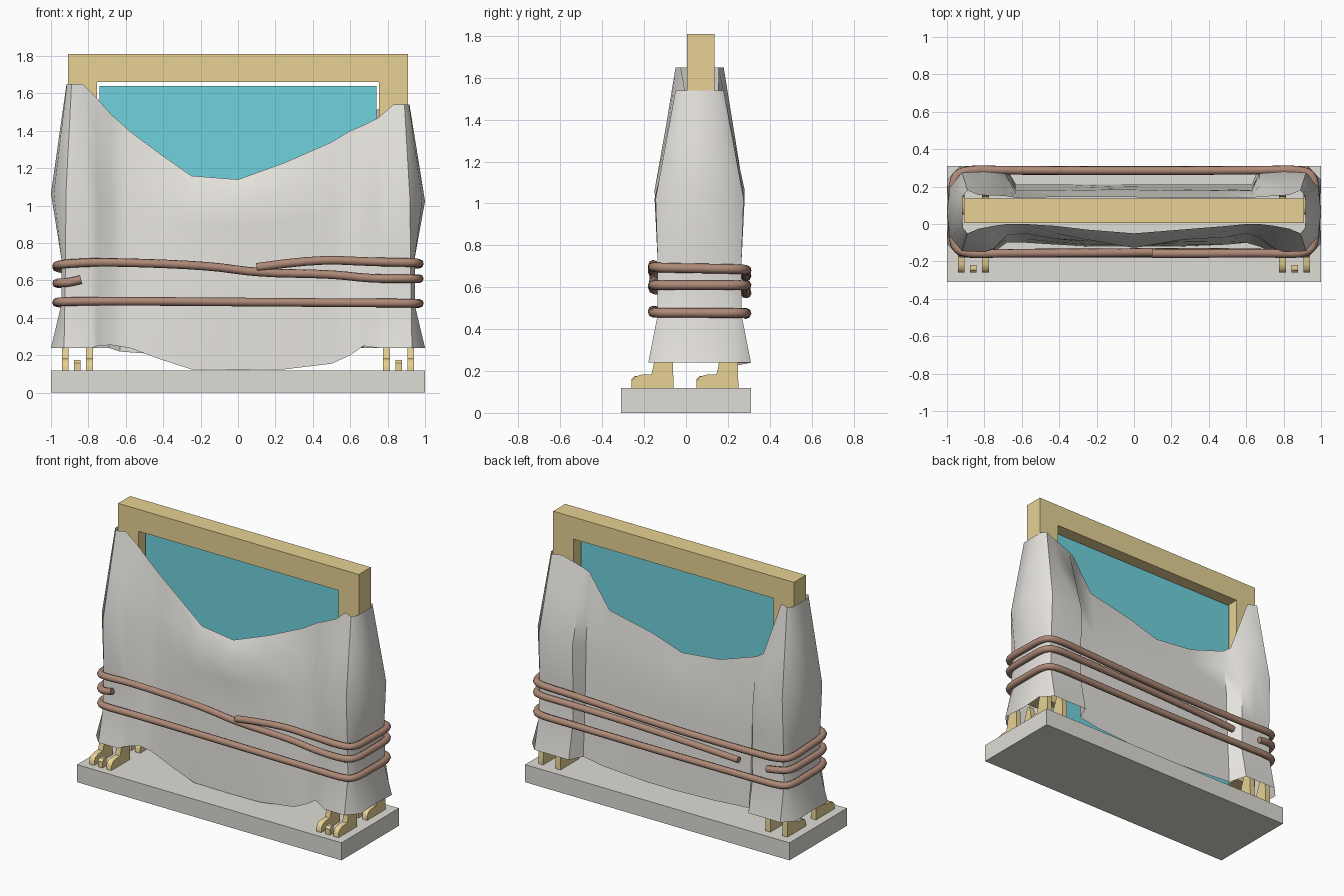
import bpy, bmesh
from mathutils import Vector

if "Cube" in bpy.data.objects:
    bpy.data.objects.remove(bpy.data.objects["Cube"])


def material(name, rgb):
    m = bpy.data.materials.new(name)
    m.diffuse_color = (*rgb, 1)
    m.use_nodes = True
    m.node_tree.nodes["Principled BSDF"].inputs["Base Color"].default_value = m.diffuse_color
    return m


STONE = material("grey stone", (0.73, 0.72, 0.67))
CLOTH = material("pale cloth", (0.78, 0.76, 0.72))
GOLD = material("gold", (0.86, 0.69, 0.32))
GLASS = material("teal glass", (0.16, 0.65, 0.73))
ROPE = material("brown rope", (0.42, 0.25, 0.185))


def mesh_object(name, bm, mat, angle=None):
    bmesh.ops.recalc_face_normals(bm, faces=bm.faces)
    me = bpy.data.meshes.new(name)
    bm.to_mesh(me)
    bm.free()
    me.materials.append(mat)
    ob = bpy.data.objects.new(name, me)
    bpy.context.collection.objects.link(ob)
    if angle:
        bpy.ops.object.select_all(action='DESELECT')
        bpy.context.view_layer.objects.active = ob
        ob.select_set(True)
        bpy.ops.object.shade_smooth_by_angle(angle=angle)
    return ob


def prism(name, profile, x0, x1, mat, angle=None):
    """Extrude a (y, z) outline along x."""
    bm = bmesh.new()
    f = bm.faces.new([bm.verts.new((x0, y, z)) for y, z in profile])
    r = bmesh.ops.extrude_face_region(bm, geom=[f])
    for v in r["geom"]:
        if isinstance(v, bmesh.types.BMVert):
            v.co.x = x1
    return mesh_object(name, bm, mat, angle)


def box(name, x0, x1, y0, y1, z0, z1, mat):
    return prism(name, [(y0, z0), (y1, z0), (y1, z1), (y0, z1)], x0, x1, mat)


# plinth, glass pane and frame
box("plinth", -1, 1, -0.31, 0.31, 0, 0.12, STONE)
box("glass_pane", -0.74, 0.74, 0.055, 0.075, 0.27, 1.64, GLASS)
box("frame_top", -0.91, 0.91, 0.005, 0.135, 1.66, 1.81, GOLD)
for s, side in ((-1, "left"), (1, "right")):
    box(side + "_frame_post", s * 0.755, s * 0.91, 0.005, 0.135, 0.32, 1.66, GOLD)
    # clawed feet, front and back
    for dy, end in ((0, "front"), (0.31, "back")):
        foot = [(-0.06, 0.12), (-0.26, 0.12), (-0.26, 0.15), (-0.245, 0.172), (-0.215, 0.182),
                (-0.165, 0.184), (-0.156, 0.22), (-0.15, 0.26), (-0.105, 0.38),
                (-0.085, 0.38), (-0.062, 0.26)]
        toe = [(-0.22, 0.12), (-0.26, 0.12), (-0.26, 0.16), (-0.245, 0.175), (-0.22, 0.175)]
        for part, outline, a, b in (("inner_claw", foot, 0.775, 0.813),
                                    ("middle_toe", toe, 0.842, 0.878),
                                    ("outer_claw", foot, 0.905, 0.942)):
            prism(f"{side}_{end}_{part}", [(y + dy, z) for y, z in outline],
                  s * a, s * b, GOLD, 0.7)

# cloth: vertical strips of points, walked round the frame
MID_Y = 0.065


def strip(top, mid, hem, bulge=0):
    """Points from the top edge down to the hem, pinched in at the ropes."""
    def pinch(p, z):
        return Vector((max(-0.945, min(0.945, p.x)), max(-0.135, min(0.265, p.y)), z))
    top, hem = Vector(top), Vector(hem)
    mid = Vector((*mid, top.z + (0.72 - top.z) * 0.63))
    q = top.lerp(mid, 0.45) - Vector((0, bulge, 0))
    return [top, q, mid, pinch(mid.lerp(hem, 0.2), 0.72), pinch(mid.lerp(hem, 0.6), 0.47), hem]


def corner(s, z):
    """Strips round one end, front to back."""
    half = [(0.83, 0.09, 0.80, 0.215, 0.78, 0.245),
            (0.89, 0.115, 0.92, 0.21, 0.93, 0.245),
            (0.915, 0.085, 0.985, 0.13, 1.0, 0.17)]
    rows = [(r, -1) for r in half] + [((0.917, 0, 1.0, 0, 0.99, 0), 1)] \
        + [(r, 1) for r in reversed(half)]
    return [strip((s * a, MID_Y + k * b, z), (s * c, MID_Y + k * d),
                  (s * e, MID_Y + k * f, 0.24)) for (a, b, c, d, e, f), k in rows]


# x, top z, top y, middle y, hem y, hem z
front = [(-0.75, 1.57, -0.01, -0.13, -0.15, 0.25),
         (-0.68, 1.49, 0.0, -0.06, -0.10, 0.255),
         (-0.58, 1.40, 0.0, -0.05, -0.10, 0.24),
         (-0.42, 1.28, -0.01, -0.08, -0.11, 0.18),
         (-0.25, 1.16, -0.03, -0.09, -0.12, 0.125),
         (0, 1.14, -0.05, -0.10, -0.12, 0.122),
         (0.25, 1.23, -0.03, -0.09, -0.12, 0.125),
         (0.50, 1.34, -0.01, -0.07, -0.11, 0.155),
         (0.60, 1.40, 0.0, -0.05, -0.10, 0.20),
         (0.67, 1.43, 0.0, -0.07, -0.12, 0.25),
         (0.75, 1.47, -0.01, -0.13, -0.16, 0.24)]
back = [(0.67, 1.49, 0.145, 0.27, 0.31, 0.24),
        (0.63, 1.47, 0.14, 0.18, 0.21, 0.235),
        (0.48, 1.25, 0.14, 0.18, 0.21, 0.21),
        (0.15, 1.18, 0.14, 0.18, 0.21, 0.19),
        (-0.07, 1.11, 0.145, 0.185, 0.21, 0.19),
        (-0.36, 1.14, 0.145, 0.18, 0.21, 0.20),
        (-0.63, 1.23, 0.14, 0.18, 0.21, 0.22),
        (-0.69, 1.27, 0.15, 0.27, 0.31, 0.24)]


def swag(rows, bulge):
    return [strip((x, yt, zt), (x, ym), (x, yh, zh), bulge * max(0, 1 - abs(x) / 0.5))
            for x, zt, yt, ym, yh, zh in rows]


strips = swag(front, 0.055) + corner(1, 1.54) + swag(back, 0) + corner(-1, 1.65)[::-1]
bm = bmesh.new()
grid = [[bm.verts.new(p) for p in s] for s in strips]
for a, b in zip(grid, grid[1:] + grid[:1]):
    for i in range(len(a) - 1):
        bm.faces.new((a[i], a[i + 1], b[i + 1], b[i]))
mesh_object("draped_cloth", bm, CLOTH, 0.8)


# ropes wound round the cloth
def rope_end(s, z0, z1):
    """Rope points round one end, front to back."""
    plan = [(0.7, -0.155), (0.9, -0.162), (0.97, -0.12), (0.97, MID_Y),
            (0.97, 0.25), (0.9, 0.292), (0.7, 0.287)]
    return [(s * x, y, z0 + (z1 - z0) * i / 6) for i, (x, y) in enumerate(plan)]


def rope(name, pts, closed=False):
    cu = bpy.data.curves.new(name, 'CURVE')
    cu.dimensions = '3D'
    cu.bevel_depth = 0.023
    cu.bevel_resolution = 2
    cu.use_fill_caps = True
    sp = cu.splines.new('NURBS')
    sp.points.add(len(pts) - 1)
    for p, co in zip(sp.points, pts):
        p.co = (*co, 1)
    sp.order_u = 3
    sp.resolution_u = 4
    sp.use_cyclic_u = closed
    sp.use_endpoint_u = not closed
    cu.materials.append(ROPE)
    ob = bpy.data.objects.new(name, cu)
    bpy.context.collection.objects.link(ob)
    bpy.ops.object.select_all(action='DESELECT')
    bpy.context.view_layer.objects.active = ob
    ob.select_set(True)
    bpy.ops.object.convert(target='MESH')


rope("upper_rope",
     [(0.1, -0.158, 0.67), (0.4, -0.158, 0.715)] + rope_end(1, 0.70, 0.68)
     + [(0, 0.285, 0.65)] + rope_end(-1, 0.70, 0.65)[::-1]
     + [(-0.15, -0.155, 0.68), (0.1, -0.15, 0.64), (0.5, -0.152, 0.635)]
     + rope_end(1, 0.61, 0.61) + [(0, 0.285, 0.60), (-0.6, 0.285, 0.57)])
rope("rope_stub", [(-0.84, -0.158, 0.605)] + rope_end(-1, 0.59, 0.58)[1:6] + [(-0.82, 0.29, 0.57)])
rope("lower_rope",
     [(0, -0.155, 0.485)] + rope_end(1, 0.48, 0.475) + [(0, 0.285, 0.47)]
     + rope_end(-1, 0.49, 0.475)[::-1], closed=True)
